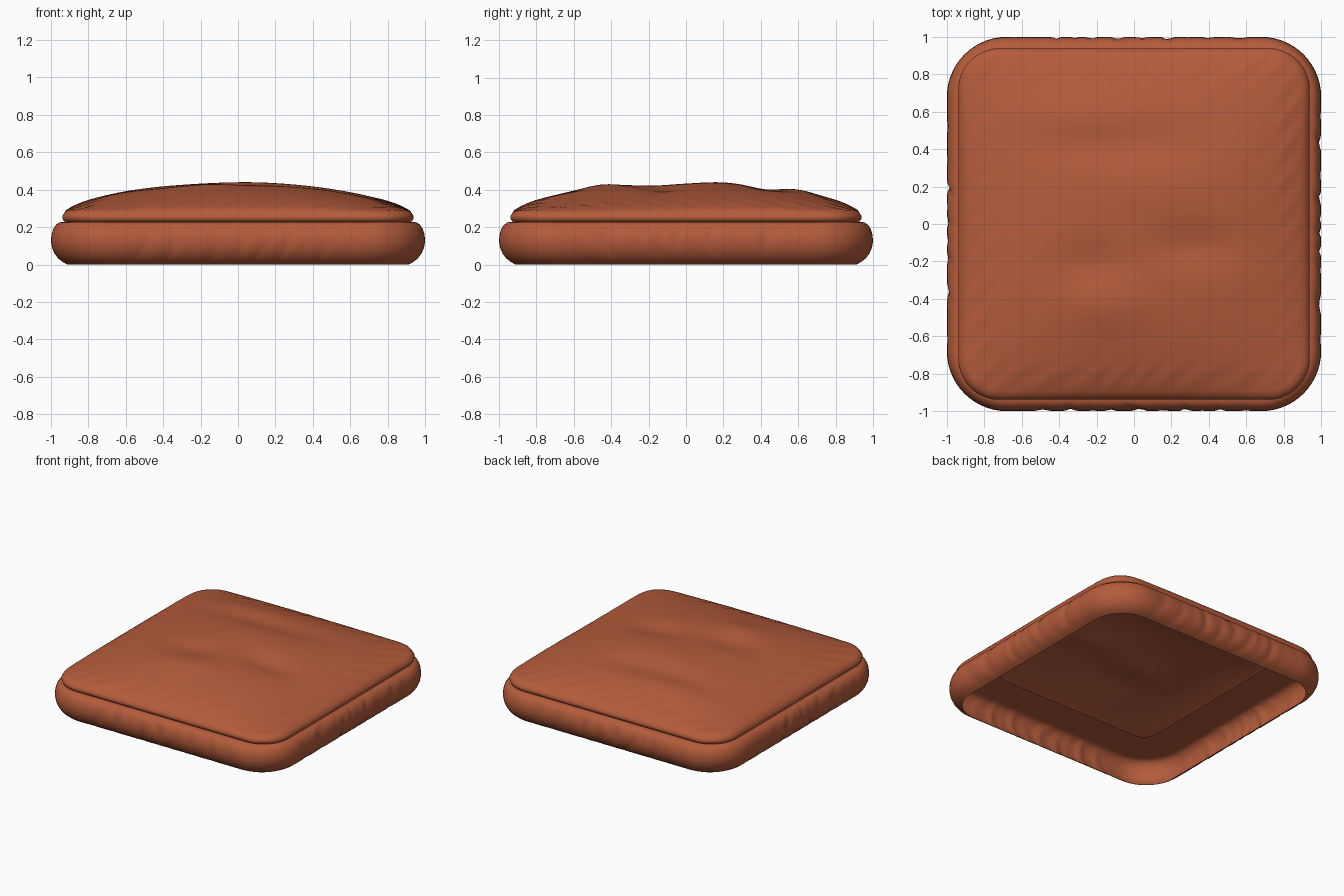
import bpy, bmesh, math

if "Cube" in bpy.data.objects:
    bpy.data.objects.remove(bpy.data.objects["Cube"])

leather = bpy.data.materials.new("rust brown leather")
leather.diffuse_color = (0.46, 0.107, 0.045, 1)
leather.use_nodes = True
leather.node_tree.nodes["Principled BSDF"].inputs["Base Color"].default_value = leather.diffuse_color

SIDE, CORNER = 56, 14


def rounded_square(half, radius):
    """Closed loop of (x, y, nx, ny, middle weight); same count for every size."""
    pts = []
    c = half - radius
    for q in range(4):
        a0 = q * math.pi / 2
        ca, sa = round(math.cos(a0)), round(math.sin(a0))
        local = [(half, -c + 2 * c * i / SIDE, 0.0) for i in range(SIDE)]
        local += [(c + radius * math.cos(t), c + radius * math.sin(t), t)
                  for t in (math.pi / 2 * i / CORNER for i in range(CORNER))]
        for i, (x, y, t) in enumerate(local):
            w = math.sin(math.pi * i / SIDE) ** 0.6 if i < SIDE and i > 0 else 0
            nx, ny = math.cos(t), math.sin(t)
            pts.append((x * ca - y * sa, x * sa + y * ca,
                        nx * ca - ny * sa, nx * sa + ny * ca, w))
    return pts


def loft(name, rings, cap=None):
    bm = bmesh.new()
    loops = [[bm.verts.new(p) for p in ring] for ring in rings]
    n = len(loops[0])
    for a, b in zip(loops, loops[1:]):
        for i in range(n):
            j = (i + 1) % n
            bm.faces.new((a[i], a[j], b[j], b[i]))
    if cap:
        v = bm.verts.new(cap)
        for i in range(n):
            bm.faces.new((loops[-1][i], loops[-1][(i + 1) % n], v))
    me = bpy.data.meshes.new(name)
    bm.to_mesh(me)
    bm.free()
    me.materials.append(leather)
    ob = bpy.data.objects.new(name, me)
    bpy.context.collection.objects.link(ob)
    bpy.context.view_layer.objects.active = ob
    ob.select_set(True)
    bpy.ops.object.shade_smooth_by_angle(angle=math.radians(50))
    ob.select_set(False)
    return ob


def wrinkle(x, y, z, q):
    """Irregular gathers along a side, slanting slightly with height."""
    u = x + y + 0.25 * z * math.sin(9 * (x - y))
    s = math.sin(49 * u + 2 * math.sin(5 * u + q)) + 0.6 * math.sin(31 * u + 8 * z + q)
    return 0.009 * max(0, s) ** 1.3


# Side band: puffy open-bottomed border with gathers
band_profile = [(0.09, 0), (0.065, 0.013), (0.04, 0.032), (0.02, 0.058), (0.006, 0.09),
                (0, 0.125), (0.003, 0.16), (0.012, 0.19), (0.027, 0.213),
                (0.045, 0.225), (0.065, 0.229), (0.085, 0.229)]
rings = []
for inset, z in band_profile:
    fade = math.sin(math.pi * min(1, z / 0.235)) ** 0.5 if 0 < z < 0.229 else 0
    ring = []
    for x, y, nx, ny, w in rounded_square(1 - inset, 0.32 - inset):
        d = w * fade * wrinkle(x, y, z, nx + 2 * ny)
        ring.append((x - nx * d, y - ny * d, z))
    rings.append(ring)
loft("side_band", rings)

# Flat inner flange seen from below
loft("inner_flange", [[(p[0], p[1], 0.227) for p in rounded_square(h, r)]
                      for h, r in ((0.93, 0.24), (0.68, 0.1))])

# Soft bumps and hollows of the top: x, y, width x, width y, depth
DENTS = [(-0.22, -0.21, 0.20, 0.12, -0.022), (0.32, -0.12, 0.22, 0.12, -0.026),
         (-0.15, -0.45, 0.22, 0.13, 0.016), (0.05, 0.18, 0.28, 0.15, 0.010),
         (-0.2, 0.42, 0.30, 0.10, -0.014), (0.2, 0.45, 0.25, 0.12, -0.012),
         (-0.3, 0.6, 0.4, 0.12, 0.012), (0.7, -0.3, 0.25, 0.5, -0.012)]


def top_height(x, y):
    f = 1
    for c in (x, y):
        f *= max(0, 1 - min(1, abs(c) / 0.93) ** 2.5) ** 0.75
    z = 0.28 + 0.152 * f
    for dx, dy, wx, wy, depth in DENTS:
        z += depth * math.exp(-((x - dx) / wx) ** 2 - ((y - dy) / wy) ** 2)
    # fine puckers close to the stitched edge
    edge = max(abs(x), abs(y))
    pucker = math.exp(-((edge - 0.82) / 0.07) ** 2)
    return z + 0.0025 * pucker * math.sin(38 * (x - y) + 2 * math.sin(7 * x))


# Top cushion: rolled edge then a dome
rings = [[(p[0], p[1], z) for p in rounded_square(h, r)]
         for h, r, z in ((0.915, 0.2, 0.226), (0.93, 0.21, 0.232), (0.938, 0.22, 0.245),
                         (0.939, 0.22, 0.258), (0.932, 0.215, 0.27))]
steps = 40
for i in range(steps):
    s = 1 - i / steps
    h = 0.918 * s
    rings.append([(p[0], p[1], top_height(p[0], p[1]))
                  for p in rounded_square(h, 0.21 * s)])
loft("top_cushion", rings, cap=(0, 0, top_height(0, 0)))
